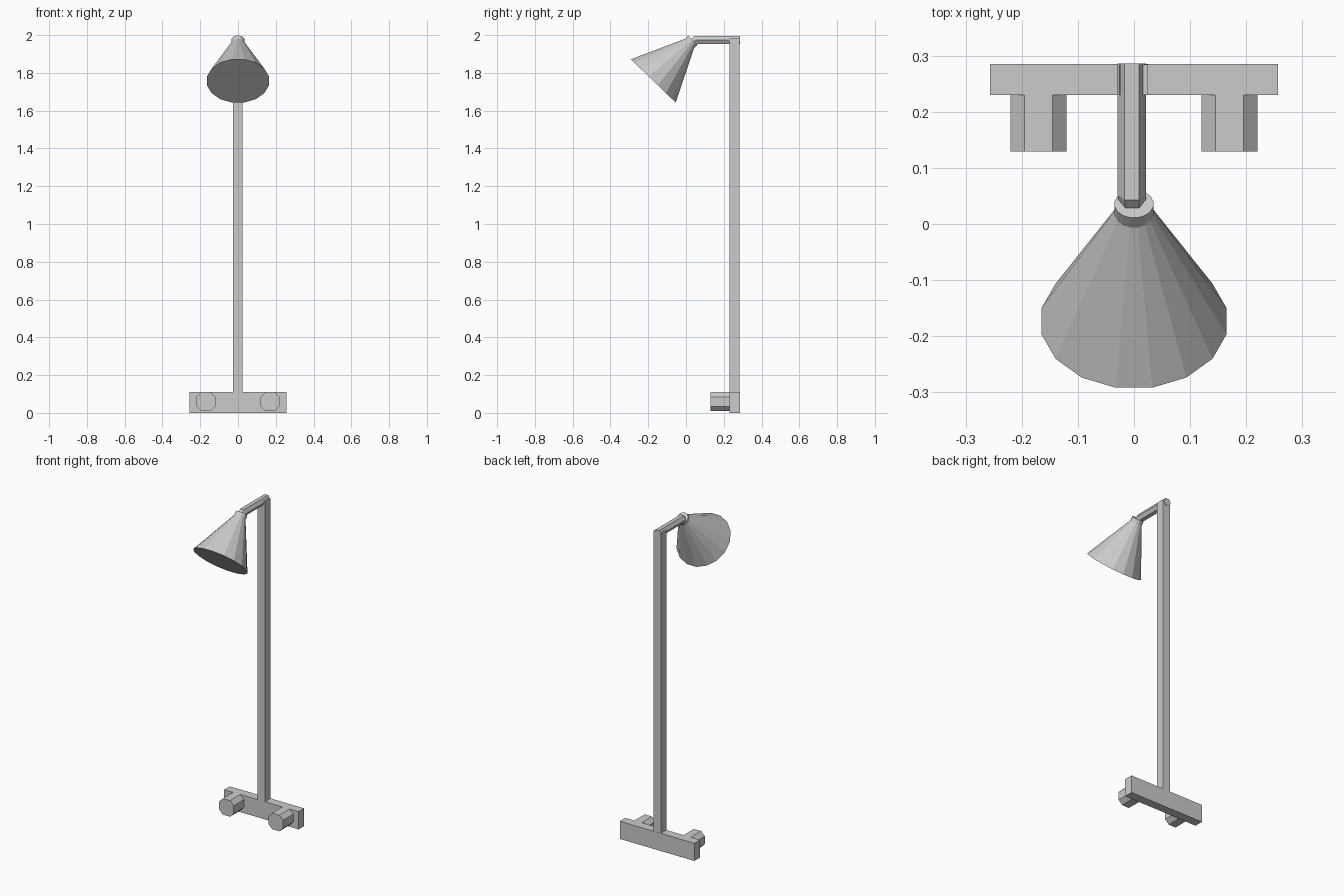
import bpy, bmesh, math
from mathutils import Vector

if "Cube" in bpy.data.objects:
    bpy.data.objects.remove(bpy.data.objects["Cube"])


def finish(name, bm):
    bmesh.ops.recalc_face_normals(bm, faces=bm.faces)
    mesh = bpy.data.meshes.new(name)
    bm.to_mesh(mesh)
    bm.free()
    obj = bpy.data.objects.new(name, mesh)
    bpy.context.collection.objects.link(obj)
    return obj


def box(name, lo, hi):
    bm = bmesh.new()
    bmesh.ops.create_cube(bm, size=1)
    for v in bm.verts:
        v.co = [a + (c + 0.5) * (b - a) for a, b, c in zip(lo, hi, v.co)]
    return finish(name, bm)


def loft(name, rings):
    """Skin equal-length rings of points and cap both ends."""
    bm = bmesh.new()
    loops = [[bm.verts.new(p) for p in r] for r in rings]
    n = len(loops[0])
    for a, b in zip(loops, loops[1:]):
        for i in range(n):
            j = (i + 1) % n
            bm.faces.new((a[i], a[j], b[j], b[i]))
    bm.faces.new(loops[0])
    bm.faces.new(loops[-1])
    return finish(name, bm)


def ring(x, y, z, r, sides, phase, up, stretch=1.0):
    """Polygon ring spanned by the x axis and the given up direction."""
    pts = []
    for i in range(sides):
        a = 2 * math.pi * (i + phase) / sides
        pts.append(Vector((x, y, z)) + Vector((1, 0, 0)) * r * math.cos(a)
                   + Vector(up) * r * math.sin(a) * stretch)
    return pts


# Base bar and upright post
box("base_bar", (-0.257, 0.23, 0.0), (0.257, 0.285, 0.11))
box("post", (-0.026, 0.23, 0.1), (0.025, 0.284, 1.982))

# Pair of chamfered knobs on the front of the bar
profile = [(0.05, -0.025), (0.05, 0.025), (0.025, 0.05), (-0.025, 0.05),
           (-0.05, 0.025), (-0.05, -0.025), (-0.025, -0.05), (0.025, -0.05)]
for side, name in ((-1, "left_knob"), (1, "right_knob")):
    loft(name, [[(side * 0.17 + u, y, 0.06 + w) for u, w in profile]
                for y in (0.129, 0.23)])

# Hexagonal arm that bends down into the shade
bend = math.radians(22.5)
tilt = Vector((0, -0.707, 0.707))
loft("arm", [
    ring(-0.004, 0.286, 1.974, 0.025, 6, 0, (0, 0, 1)),
    ring(-0.004, 0.052, 1.974, 0.025, 6, 0,
         (0, -math.sin(bend), math.cos(bend)), 1 / math.cos(bend)),
    ring(-0.002, 0.026, 1.948, 0.025, 6, 0, tilt),
])

# Tilted conical shade with a short collar
axis = Vector((0, -0.695, -0.719))
up = (0, -0.719, 0.695)
top = Vector((0, 0.036, 1.974))
loft("shade", [ring(*(top + axis * d), r, 16, 0.5, up)
               for d, r in ((0, 0.035), (0.025, 0.035), (0.301, 0.168))])
